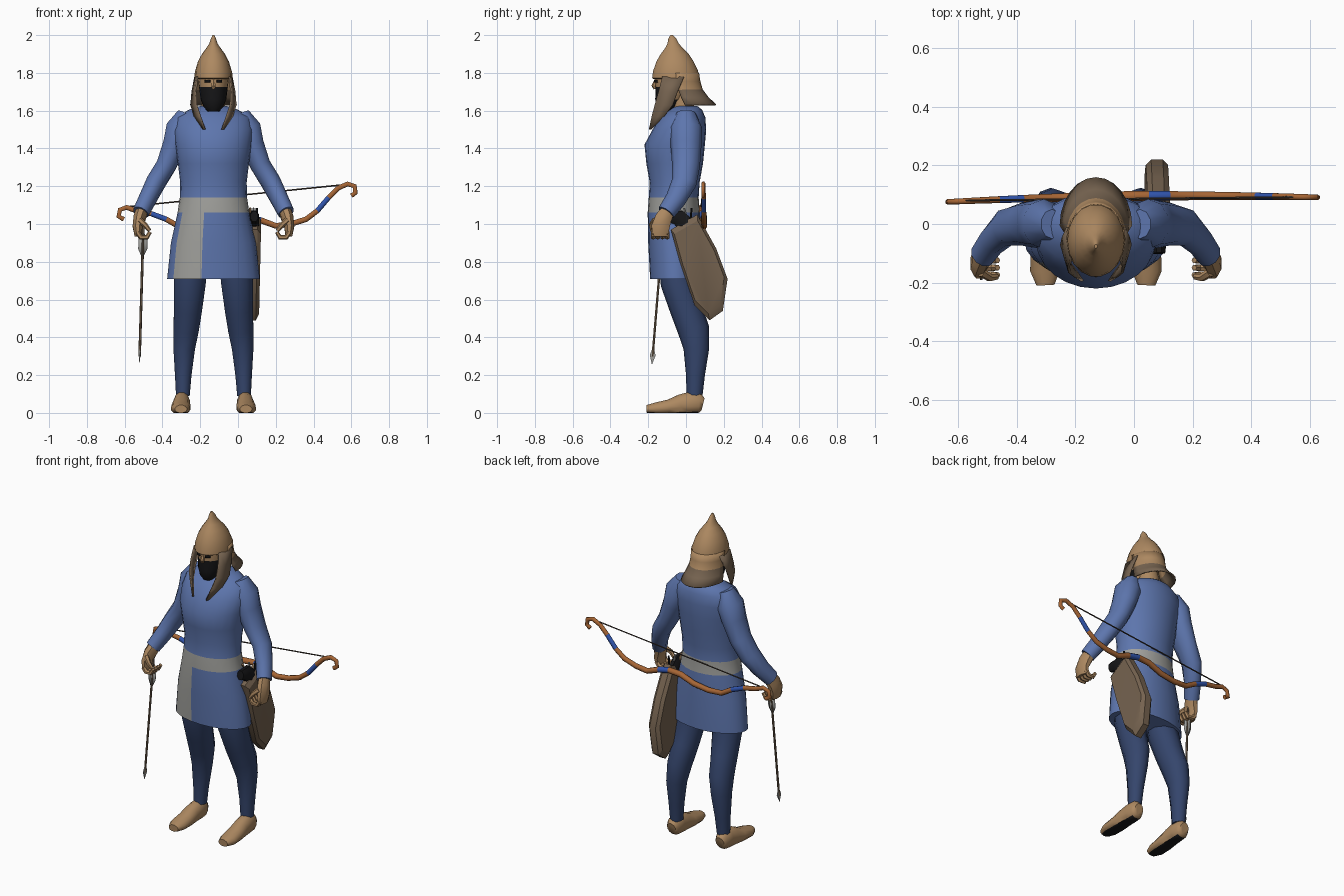
import bpy, bmesh, math
from mathutils import Vector

if "Cube" in bpy.data.objects:
    bpy.data.objects.remove(bpy.data.objects["Cube"], do_unlink=True)

CX = -0.13  # body centre line
SIDES = (("left", 1), ("right", -1))


def material(name, r, g, b):
    m = bpy.data.materials.new(name)
    m.use_nodes = True
    m.diffuse_color = (r, g, b, 1)
    m.node_tree.nodes["Principled BSDF"].inputs["Base Color"].default_value = (r, g, b, 1)
    return m


TUNIC = material("tunic blue", .11, .18, .42)
TROUSERS = material("trouser navy", .035, .06, .15)
TAN = material("tan", .42, .25, .12)
BROWN = material("leather brown", .18, .125, .08)
GREY = material("pale grey", .36, .36, .34)
WOOD = material("bow wood", .38, .13, .035)
WRAP = material("wrapping blue", .03, .09, .42)
BLACK = material("black", .008, .008, .009)
CORD = material("dark cord", .06, .045, .035)


def finish(name, bm, mats, rule=None, angle=45):
    bmesh.ops.recalc_face_normals(bm, faces=bm.faces)
    if rule:
        for f in bm.faces:
            f.material_index = rule(f)
    me = bpy.data.meshes.new(name)
    bm.to_mesh(me)
    bm.free()
    for m in mats:
        me.materials.append(m)
    ob = bpy.data.objects.new(name, me)
    bpy.context.collection.objects.link(ob)
    bpy.ops.object.select_all(action="DESELECT")
    ob.select_set(True)
    bpy.context.view_layer.objects.active = ob
    bpy.ops.object.shade_smooth_by_angle(angle=math.radians(angle))
    return ob


def skin(bm, rings, closed=True, caps=True):
    for a, b in zip(rings, rings[1:]):
        n = len(a)
        for j in range(n if closed else n - 1):
            k = (j + 1) % n
            bm.faces.new((a[j], a[k], b[k], b[j]))
    if closed and caps:
        bm.faces.new(rings[0])
        bm.faces.new(rings[-1])


def stack(name, secs, mats, n=16, rule=None, arc=math.tau, caps=True):
    """Horizontal ellipses around the body line: z, centre y, half x, half y."""
    bm = bmesh.new()
    closed = arc == math.tau
    rings = []
    for z, cy, hx, hy in secs:
        angles = [arc * j / (n if closed else n - 1) for j in range(n)]
        rings.append([bm.verts.new((CX + hx * math.cos(a), cy + hy * math.sin(a), z)) for a in angles])
    skin(bm, rings, closed, caps)
    return finish(name, bm, mats, rule)


def sweep(name, pts, mats, n=8, ref=(1, 0, 0), rule=None, floor=None, angle=50):
    """Ellipses square to a path: x, y, z, radius along ref, other radius."""
    bm = bmesh.new()
    ps = [Vector(p[:3]) for p in pts]
    rings = []
    for i, p in enumerate(pts):
        t = (ps[min(i + 1, len(ps) - 1)] - ps[max(i - 1, 0)]).normalized()
        u = Vector(ref)
        u = (u - t * u.dot(t)).normalized()
        v = t.cross(u)
        ring = []
        for j in range(n):
            a = math.tau * (j + .5) / n
            co = ps[i] + u * p[3] * math.cos(a) + v * p[4] * math.sin(a)
            if floor is not None:
                co.z = max(co.z, floor)
            ring.append(bm.verts.new(co))
        rings.append(ring)
    skin(bm, rings)
    return finish(name, bm, mats, rule, angle)


def side_path(s, pts):
    return [(CX + s * p[0], *p[1:]) for p in pts]


def rod(name, a, b, r, mat, n=6):
    return sweep(name, [(*a, r, r), (*b, r, r)], [mat], n, ref=(0, 1, .01))


def plate(name, points, mat, thickness):
    bm = bmesh.new()
    bm.faces.new([bm.verts.new(p) for p in points])
    ob = finish(name, bm, [mat])
    mod = ob.modifiers.new("thickness", "SOLIDIFY")
    mod.thickness, mod.offset = thickness, 0
    return ob


# Tunic with belt and front panel
def tunic_rule(f):
    c = f.calc_center_median()
    if 1.06 < c.z < 1.14:
        return 1
    around = math.degrees(math.atan2(-(c.y + .058) / .138, (c.x - CX) / .23))
    return 1 if c.z < 1.06 and 104 < around < 151 else 0


stack("tunic", [(.71, -.055, .245, .135), (.9, -.06, .225, .14), (1.06, -.065, .19, .138),
                (1.14, -.065, .178, .132), (1.22, -.06, .176, .132), (1.32, -.06, .188, .15),
                (1.42, -.06, .203, .16), (1.5, -.035, .212, .142), (1.565, -.02, .195, .122),
                (1.605, 0, .13, .085), (1.625, 0, .07, .06)], [TUNIC, GREY], 24, tunic_rule)

# Limbs
for side, s in SIDES:
    sweep(side + "_sleeve", side_path(s, [
        (.15, 0, 1.59, .04, .05), (.178, 0, 1.51, .076, .085), (.205, 0, 1.42, .066, .082),
        (.25, 0, 1.31, .056, .074), (.305, -.01, 1.22, .054, .066), (.35, -.055, 1.13, .048, .055),
        (.385, -.105, 1.06, .044, .048)]), [TUNIC], 10)
    sweep(side + "_trouser_leg", side_path(s, [
        (.115, -.055, .8, .09, .09), (.125, -.045, .69, .088, .09), (.135, 0, .55, .078, .085),
        (.145, .04, .44, .07, .084), (.155, .055, .34, .06, .068), (.16, .05, .2, .046, .05),
        (.162, .045, .09, .038, .042)]), [TROUSERS], 10)
    sweep(side + "_shoe", side_path(s, [
        (.168, .09, .045, .03, .035), (.168, .07, .05, .042, .06), (.168, .02, .05, .045, .063),
        (.17, -.03, .043, .047, .056), (.172, -.09, .03, .052, .042), (.174, -.16, .022, .052, .034),
        (.172, -.208, .02, .032, .022)]), [TAN, BLACK], 12, floor=0,
        rule=lambda f: 1 if f.calc_center_median().z < .004 else 0)
    # Fist with curled fingers
    sweep(side + "_palm", side_path(s, [
        (.375, -.09, 1.08, .035, .036), (.392, -.12, 1.03, .034, .048),
        (.402, -.135, .985, .028, .052), (.398, -.137, .935, .02, .045)]), [TAN], 8)
    for i in range(4):
        y = -.174 + .025 * i
        sweep(f"{side}_finger_{i + 1}", side_path(s, [
            (.402, y, .955, .014, .014), (.385, y, .93, .014, .014),
            (.352, y, .93, .013, .013), (.335, y, .958, .01, .01)]), [TAN], 6, ref=(0, 1, 0))
    sweep(side + "_thumb", side_path(s, [
        (.39, -.165, 1.02, .016, .016), (.362, -.183, .995, .014, .014),
        (.338, -.18, .965, .01, .01)]), [TAN], 6, ref=(0, 1, 0))


# Head, with the beard coloured on its lower front
def beard_rule(f):
    c = f.calc_center_median()
    return 1 if c.z < 1.725 and c.y < -.045 else 0


stack("head", [(1.595, -.11, .03, .03), (1.62, -.1, .052, .056), (1.66, -.085, .068, .078),
               (1.725, -.065, .076, .096), (1.77, -.06, .082, .105), (1.82, -.06, .08, .1)],
      [TAN, BLACK], 20, beard_rule)
stack("neck", [(1.58, -.01, .065, .06), (1.7, -.03, .058, .058)], [TAN], 12)
sweep("nose", [(CX, -.158, 1.765, .008, .008), (CX, -.17, 1.73, .013, .013),
               (CX, -.165, 1.715, .01, .006)], [TAN], 6)
for side, s in SIDES:
    plate(side + "_eye", [(CX + s * x, y, z) for x, y, z in
                          ((.018, -.165, 1.75), (.045, -.152, 1.75), (.045, -.154, 1.762), (.018, -.167, 1.762))],
          BLACK, .006)

# Helmet
stack("helmet", [(1.768, -.055, .094, .121), (1.772, -.055, .099, .126), (1.81, -.055, .097, .121),
                 (1.86, -.058, .082, .1), (1.9, -.06, .061, .075), (1.93, -.064, .039, .048),
                 (1.955, -.068, .022, .031), (1.98, -.072, .014, .022), (2.0, -.076, .005, .007)],
      [TAN], 18)
guard = stack("neck_guard", [(1.8, -.055, .097, .12), (1.755, -.05, .096, .122), (1.71, -.04, .098, .125),
                             (1.67, -.025, .108, .14), (1.63, -.005, .12, .162)],
              [TAN, BROWN], 13, arc=math.pi,
              rule=lambda f: 1 if f.calc_center_median().z < 1.71 else 0)
mod = guard.modifiers.new("thickness", "SOLIDIFY")
mod.thickness, mod.offset = .008, 0

# Cheek flaps: z, front x and y, rear x and y
FLAP = [(1.78, .085, -.125, .097, -.01), (1.7, .093, -.145, .112, -.045), (1.63, .09, -.165, .118, -.07),
        (1.57, .07, -.18, .1, -.115), (1.5, .045, -.195, .052, -.185)]
for side, s in SIDES:
    bm = bmesh.new()
    rows = [[bm.verts.new((CX + s * (x0 + (x1 - x0) * t), y0 + (y1 - y0) * t, z)) for t in (0, .5, 1)]
            for z, x0, y0, x1, y1 in FLAP]
    skin(bm, rows, closed=False)
    flap = finish(side + "_cheek_flap", bm, [BROWN])
    mod = flap.modifiers.new("thickness", "SOLIDIFY")
    mod.thickness, mod.offset = .009, 0

# Bow lying across the back
BOW = [(.6, 1.15), (.622, 1.165), (.618, 1.2), (.58, 1.212), (.53, 1.19), (.48, 1.14), (.42, 1.07),
       (.36, 1.025), (.28, 1.0), (.2, .99), (.12, 1.02), (.05, 1.035), (-.03, 1.03), (-.12, .995),
       (-.22, .98), (-.31, .985), (-.38, 1.025), (-.46, 1.055), (-.54, 1.07), (-.59, 1.088),
       (-.625, 1.075), (-.632, 1.04), (-.605, 1.025)]


def bow_rule(f):
    x = f.calc_center_median().x
    return 1 if any(a < x < b for a, b in ((.03, .12), (.42, .48), (-.46, -.38))) else 0


sweep("bow", [(x, .095 + .012 * x - .03 * x * x, z, .019 - .014 * abs(x), .018 - .007 * abs(x))
              for x, z in BOW], [WOOD, WRAP], 8, ref=(0, 1, 0), rule=bow_rule, angle=60)
rod("bow_string", (-.6, .08, 1.09), (.6, .092, 1.212), .004, CORD)

# Quiver on the left hip
OUTLINE = [(-.08, .97), (.06, 1.05), (.16, .87), (.22, .71), (.195, .54), (.125, .49), (.045, .57), (-.03, .79)]
bm = bmesh.new()
rings = [[bm.verts.new((x + .02 * (z - .8), .07 + (y - .07) * k, .78 + (z - .78) * k)) for y, z in OUTLINE]
         for x, k in ((.042, .88), (.06, 1), (.1, 1), (.118, .88))]
skin(bm, rings)
finish("quiver", bm, [BROWN], angle=30)
sweep("quiver_mouth", [(.082, .03, .96, .032, .055), (.084, -.04, 1.035, .03, .045),
                       (.086, -.1, 1.04, .022, .03)], [BLACK], 8)
for i in range(3):
    x = .065 + .017 * i
    rod(f"quiver_arrow_{i + 1}", (x, .02, .98), (x, -.05 + .04 * i, 1.085), .006, (TAN, GREY, BLACK)[i])

# Arrow held in the right hand
top, tip = Vector((-.5, -.118, 1.02)), Vector((-.522, -.18, .26))
rod("arrow_shaft", top, top.lerp(tip, .95), .007, BROWN)
for i, d in enumerate((Vector((.024, 0, 0)), Vector((0, .022, 0)))):
    for s in (1, -1):
        a = [top.lerp(tip, t) for t in (.08, .13, .2, .27)]
        plate(f"arrow_feather_{i}_{'a' if s > 0 else 'b'}",
              [a[0], a[1] + d * s, a[2] + d * s, a[3]], GREY, .003)
sweep("arrow_head", [(*top.lerp(tip, t), w * .3, w) for t, w in
                     ((.9, .008), (.94, .022), (1, .002))], [GREY], 4, angle=20)
